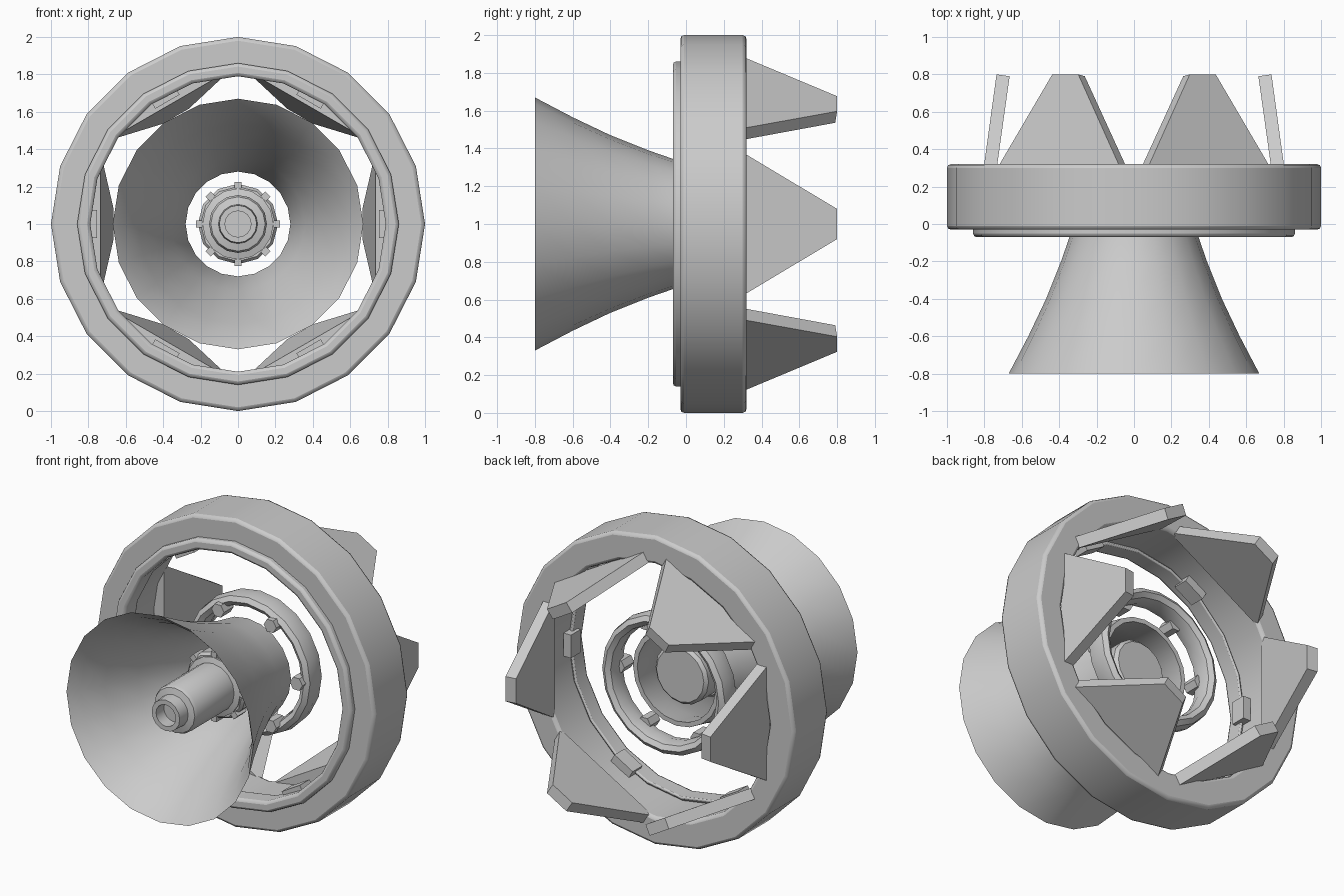
import bpy, bmesh, math
from mathutils import Matrix, Vector

if "Cube" in bpy.data.objects:
    bpy.data.objects.remove(bpy.data.objects["Cube"])

grey = bpy.data.materials.new("light_grey")
grey.diffuse_color = (0.6, 0.6, 0.6, 1)
grey.use_nodes = True
grey.node_tree.nodes["Principled BSDF"].inputs["Base Color"].default_value = grey.diffuse_color
CENTRE = Vector((0, 0, 1))


def finish(bm, name, angle=30, bevel=0):
    bmesh.ops.recalc_face_normals(bm, faces=bm.faces)
    me = bpy.data.meshes.new(name)
    bm.to_mesh(me)
    bm.free()
    me.materials.append(grey)
    ob = bpy.data.objects.new(name, me)
    bpy.context.collection.objects.link(ob)
    if bevel:
        mod = ob.modifiers.new("bevel", 'BEVEL')
        mod.width, mod.segments, mod.limit_method = bevel, 2, 'ANGLE'
        mod.angle_limit = math.radians(50)
    if angle:
        bpy.ops.object.select_all(action='DESELECT')
        ob.select_set(True)
        bpy.context.view_layer.objects.active = ob
        bpy.ops.object.shade_smooth_by_angle(angle=math.radians(angle))
    return ob


def lathe(name, profile, sides, closed=True, bevel=0, angle=30):
    """Turn (radius, y) points round the y axis."""
    bm = bmesh.new()
    rings = []
    for r, y in profile:
        if r == 0:
            rings.append([bm.verts.new((0, y, 1))] * sides)
            continue
        rings.append([bm.verts.new((r * math.sin(2 * math.pi * i / sides), y,
                                    1 + r * math.cos(2 * math.pi * i / sides)))
                      for i in range(sides)])
    n = len(rings)
    for k in range(n if closed else n - 1):
        a, b = rings[k], rings[(k + 1) % n]
        for i in range(sides):
            j = (i + 1) % sides
            vs = list(dict.fromkeys((a[i], a[j], b[j], b[i])))
            if len(vs) > 2:
                bm.faces.new(vs)
    return finish(bm, name, angle, bevel)


def around(name, loops, count, start=0, bevel=0):
    """Repeat a solid lofted between two loops; local axes are radius, y, tangent."""
    for i in range(count):
        bm = bmesh.new()
        rot = Matrix.Rotation(-math.radians(start) - 2 * math.pi * i / count, 4, 'Y')
        a, b = [[bm.verts.new(rot @ Vector(p) + CENTRE) for p in loop] for loop in loops]
        bm.faces.new(a)
        bm.faces.new(b)
        for k in range(len(a)):
            m = (k + 1) % len(a)
            bm.faces.new((a[k], a[m], b[m], b[k]))
        finish(bm, f"{name}_{i + 1}", 0, bevel)


# Outer ring and the narrower lip on its front
lathe("outer_ring", [(1, -.03), (1, .32), (.82, .32), (.82, -.03)], 20, bevel=.02)
lathe("front_lip", [(.86, -.07), (.86, 0), (.79, .06), (.79, -.07)], 20, bevel=.018)

# Flared horn with a thin wall and a chamfered mouth
outer = [(.67, -.8), (.565, -.6), (.47, -.4), (.39, -.2), (.345, -.07), (.31, .1)]
inner = [(.28, .1), (.312, -.07), (.357, -.2), (.437, -.4), (.535, -.6), (.615, -.735)]
lathe("horn", outer + inner, 20, angle=35)

# Ring round the tail of the horn, held by hex bolts
lathe("inner_ring", [(.41, .09), (.44, .11), (.45, .17), (.44, .23), (.41, .25),
                     (.38, .23), (.365, .17), (.38, .11)], 20, angle=40)
hexa = [(.375 + .045 * math.cos(k * math.pi / 3), .045 * math.sin(k * math.pi / 3))
        for k in range(6)]
around("hex_bolt", [[(r, .06, t) for r, t in hexa], [(r, .16, t) for r, t in hexa]], 6)

# Central nozzle: hollow stepped tip, shaft, flange and rear disc
lathe("nozzle", [(0, -.66), (.07, -.66), (.07, -.74), (.1, -.74), (.105, -.66),
                 (.145, -.65), (.155, -.63), (.155, -.26), (.19, -.25), (.19, .04),
                 (.17, .06), (0, .06)], 16, closed=False)
lathe("nozzle_flange", [(.17, -.24), (.2, -.24), (.215, -.22), (.215, -.15),
                        (.2, -.13), (.17, -.13)], 12)
around("flange_stud", [[(r, y, t) for r, t in ((.19, -.02), (.225, -.02), (.225, .02), (.19, .02))]
                       for y in (-.25, -.16)], 8)

# Six tapered rear fins and the small tabs that seat them on the lip
around("rear_fin",
       [[(.735, .29, -.385), (.735, .29, .385), (.665, .79, .08), (.665, .79, -.08)],
        [(.805, .29, -.385), (.805, .29, .385), (.735, .8, .08), (.735, .8, -.08)]], 6)
around("fin_tab", [[(r, y, t) for r, t in ((.755, -.075), (.81, -.075), (.81, .075), (.755, .075))]
                   for y in (.0, .1)], 6)
